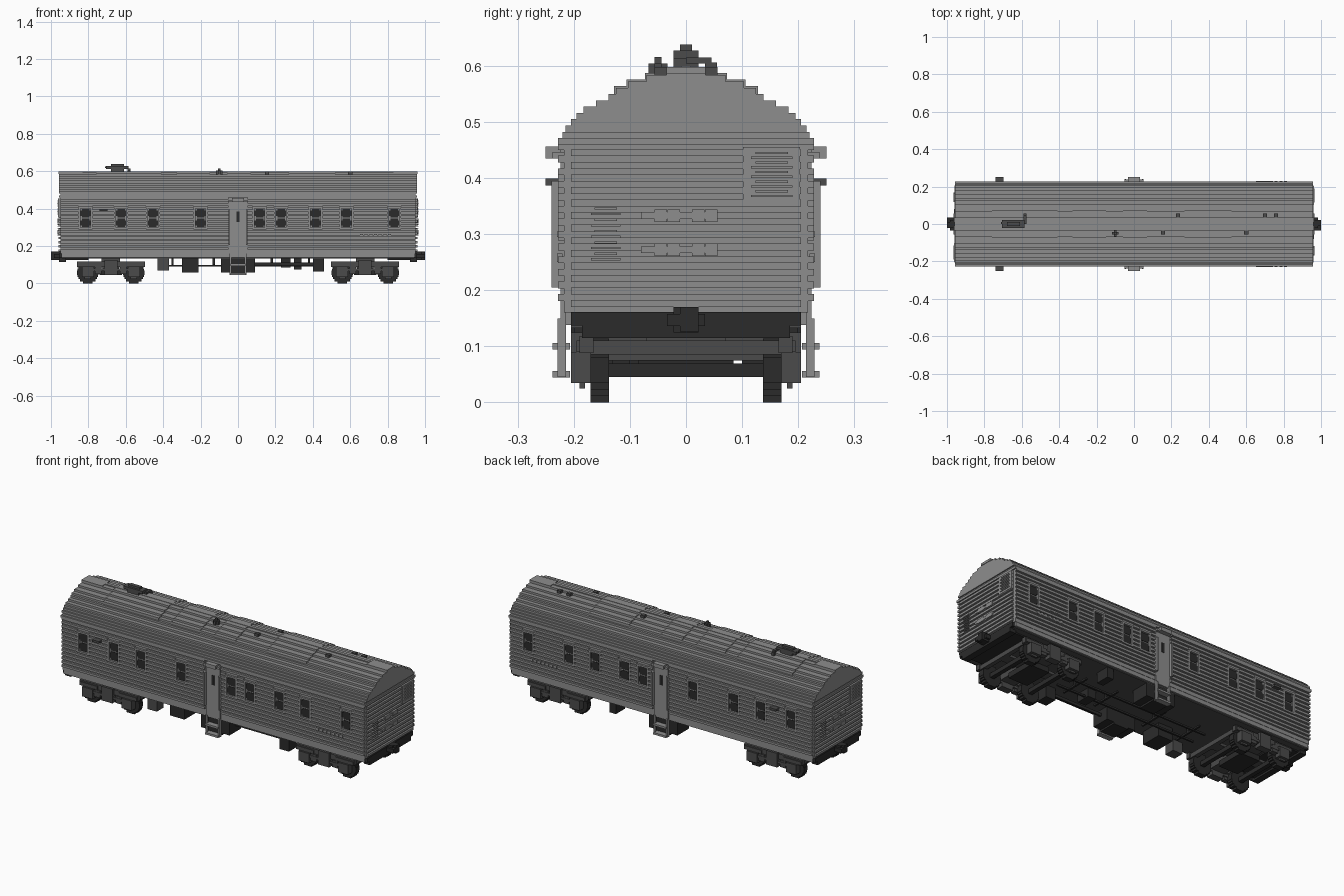
import bpy, bmesh, math

cube = bpy.data.objects.get("Cube")
if cube:
    bpy.data.objects.remove(cube, do_unlink=True)


def material(name, value):
    mat = bpy.data.materials.new(name)
    mat.use_nodes = True
    colour = (value, value, value, 1)
    mat.diffuse_color = colour
    mat.node_tree.nodes["Principled BSDF"].inputs["Base Color"].default_value = colour
    return mat


BODY = material("body grey", .27)
DARK = material("dark grey", .07)
BLACK = material("near black", .024)
BOTH = (-1, 1)


def build(name, mat, boxes):
    """One object from boxes given as (x range, y range, z range)."""
    bm = bmesh.new()
    for ranges in boxes:
        corners = bmesh.ops.create_cube(bm, size=1)["verts"]
        for v in corners:
            v.co = [(a + b) / 2 + c * abs(b - a) for c, (a, b) in zip(v.co, ranges)]
    mesh = bpy.data.meshes.new(name)
    bm.to_mesh(mesh)
    bm.free()
    mesh.materials.append(mat)
    obj = bpy.data.objects.new(name, mesh)
    bpy.context.collection.objects.link(obj)
    return obj


def span(centre, half):
    return (centre - half, centre + half)


def flip(pair, sign):
    return tuple(sorted(sign * p for p in pair))


def sides(boxes):
    """Repeat boxes on the front and back sides."""
    return [(x, flip(y, s), z) for x, y, z in boxes for s in BOTH]


def ends(boxes):
    """Repeat boxes at both ends, turned half a circle."""
    return [(flip(x, s), flip(y, s), z) for x, y, z in boxes for s in BOTH]


STEP = .0112                       # block size of the whole model
WINDOWS = [-.815, -.625, -.455, -.2, .115, .23, .415, .58, .835]

# Body shell, lower skirt and floor
build("body_shell", BODY, [
    (span(0, .95), span(0, .217), (.16, .47)),
    (span(0, .945), span(0, .215), (.138, .161)),
])
build("floor", DARK, [(span(0, .94), span(0, .205), (.133, .139))])

# Horizontal ribs on the sides, broken by windows and door
gaps = sorted([(w, .037) for w in WINDOWS] + [(0, .05)])
ribs = []
for i in range(13):
    z = (.181 + i * 2 * STEP, .181 + (i * 2 + 1.1) * STEP)
    at_window = z[1] > .288 and z[0] < .412
    cuts = gaps if at_window else [(0, .05)]
    start = -.95
    for centre, half in cuts + [(.95, 0)]:
        ribs += sides([((start, centre - half), (.21, .228), z)])
        start = centre + half
build("side_ribs", BODY, ribs)
build("end_ribs", BODY, ends([
    ((.94, .96), span(0, .205), (.17 + i * 2 * STEP, .17 + (i * 2 + 1.1) * STEP))
    for i in range(13)]))

# Stepped roof layers from the eaves to the ridge
half_widths = [.228, .22, .215, .205, .195, .183, .16, .138, .125, .103, .07, .035]
build("roof", BODY, [
    (span(0, .95 if i == 1 else .957), span(0, w), (.459 + i * STEP, .46 + (i + 1) * STEP))
    for i, w in enumerate(half_widths)])

# Raised hatch panels draped over the roof layers
hatches = []
for x in [(-.76, -.41), (-.33, -.15), (-.06, .07), (.27, .52)]:
    for i, w in list(enumerate(half_widths))[8:]:
        hatches.append((x, span(0, w + .003), (.5 + i * STEP - .04, .4635 + (i + 1) * STEP)))
build("roof_hatches", BODY, hatches)
build("roof_end_plates", BODY, ends([((.83, .96), span(0, .035), (.585, .598))]))
build("ridge_strip", BODY, [(span(0, .83), span(0, .009), (.59, .6))])

# Roof vents and aerial equipment
vents = [(.235, .045), (.7, .045), (.76, .045), (.155, -.045), (.6, -.045)]
build("roof_vents", DARK, [
    (span(x, .011), span(y, .011), (.57, .598)) for x, y in vents])
build("roof_mast", DARK, [
    (span(-.1, .006), span(-.05, .017), (.58, .604)),
    (span(-.1, .017), span(-.05, .006), (.58, .604)),
    (span(-.1, .006), span(-.05, .006), (.6, .616)),
])
build("roof_aerial", DARK, [
    (span(-.645, .035), span(0, .022), (.59, .612)),
    (span(-.645, .06), span(0, .022), (.612, .627)),
    (span(-.645, .035), span(0, .011), (.627, .638)),
    ((-.71, -.59), span(.005, .006), (.618, .626)),
    ((-.59, -.575), (0, .045), (.604, .615)),
    ((-.59, -.575), (.034, .055), (.58, .606)),
])

# Window frames, cross bars and dark panes
frames, panes = [], []
for w in WINDOWS:
    for s in BOTH:
        frames += sides([
            (span(w + s * .032, .005), (.21, .228), (.29, .41)),
            (span(w, .037), (.21, .228), span(.35 + s * .056, .005)),
        ])
        # each pane is a stepped eight-sided opening
        panes += sides([
            (span(w, .028), (.21, .2195), span(.35 + s * .026, .014)),
            (span(w, .02), (.21, .2195), span(.35 + s * .026, .023)),
        ])
build("window_frames", BODY, frames)
build("window_panes", BLACK, panes)

# Side doors with canopy, grab rails and folding steps
door = [
    (span(0, .045), (.21, .224), (.14, .45)),
    (span(0, .033), (.21, .25), (.435, .456)),
    (span(0, .05), (.21, .238), (.435, .446)),
]
for s in BOTH:
    door += [
        (span(s * .047, .005), (.21, .24), (.205, .395)),
        (span(s * .04, .005), (.214, .229), (.045, .15)),
    ]
for z in (.05, .1):
    door += [(span(0, .04), (.207, .238), span(z, .0056))]
build("side_doors", BODY, sides(door))
build("door_slits", BLACK, sides([(span(0, .009), (.22, .226), (.33, .385))]))
build("door_step_wells", BLACK, sides([
    (span(0, .09), (.1, .205), (.06, .138)),
    (span(0, .045), (.1, .205), (.05, .07)),
]))
build("side_lamps", DARK, sides([(span(-.72, .021), (.22, .25), (.387, .399))]))

# Small louvres on the sides
build("side_louvres", BODY, sides([
    (span(.66 + i * .025, .008), (.22, .23), (.25, .265)) for i in range(7)
] + [(span(.7, .035), (.22, .23), (.295, .305))]))

# End walls: square vent, narrow vent and two rows of hand holds
end_parts = [((.94, .962), (.102, .203), (.355, .455))]
for i in range(10):
    end_parts.append(((.95, .966), span(.153, .037 - .008 * (i % 2)), span(.368 + i * .0085, .002)))
    end_parts.append(((.95, .966), span(-.143, .026 - .006 * (i % 2)), span(.255 + i * STEP * .9, .002)))
for z in (.272, .333):
    end_parts += [((.94, .963), span(-.012, .068), span(z, .006))]
    end_parts += [((.94, .965), span(y, .011), span(z, .011)) for y in (-.045, -.022, .022, .045)]
build("end_wall_fittings", BODY, ends(end_parts))

# Buffer beams and couplers
build("buffer_beams", BLACK, ends([
    ((.86, .957), span(0, .205), (.137, .161)),
    ((.92, .957), span(0, .185), (.115, .14)),
    ((.8, .93), span(0, .17), (.126, .138)),
]))
build("couplers", BLACK, ends([
    ((.95, .985), span(0, .022), (.125, .17)),
    ((.95, .985), span(0, .034), (.136, .158)),
    ((.98, 1), (-.034, .011), (.136, .158)),
    ((.98, 1), (-.011, .022), (.126, .17)),
]))

# Bogies: stepped wheels, axles, side frames and springs
wheels, frames, axles = [], [], []
radius = .057
for bogie in (-.68, .68):
    for s in BOTH:
        axle = bogie + s * .123
        for i in range(10):
            h = (i + .5) / 5 - 1
            half = radius * math.sqrt(1 - h * h)
            z = (i * radius / 5, (i + 1) * radius / 5)
            wheels += sides([(span(axle, half), (.137, .17), z)])
        axles += [(span(axle, .012), span(0, .14), span(radius, .012))]
        frames += sides([
            (span(axle, .032), (.165, .205), (.035, .09)),
            (span(axle, .018), (.18, .19), (.025, .1)),
            (span(axle - s * .056, .018), (.17, .198), (.05, .09)),
            (span(axle, .055), (.17, .195), (.09, .11)),
        ])
    frames += sides([
        (span(bogie, .182), (.165, .19), (.088, .118)),
        (span(bogie, .035), (.165, .205), (.045, .125)),
        (span(bogie, .1), (.165, .2), (.066, .08)),
    ])
    frames += [
        (span(bogie, .16), span(0, .03), (.085, .1)),
        (span(bogie, .045), span(0, .17), (.075, .115)),
        (span(bogie, .05), span(0, .07), (.1, .138)),
        (span(bogie - .165, .012), span(0, .17), (.085, .11)),
        (span(bogie + .165, .012), span(0, .17), (.085, .11)),
    ]
    axles += [(span(bogie, .06), span(0, .085), (.046, .076))]
build("bogie_wheels", BLACK, wheels)
build("bogie_frames", DARK, frames)
build("bogie_axles", BLACK, axles)

# Underfloor equipment boxes and brake rods
build("underfloor_boxes", BLACK, [
    ((-.3, -.21), (-.18, -.06), (.06, .138)),
    ((.3, .34), (.12, .2), (.075, .138)),
    ((.4, .46), (-.2, -.13), (.065, .138)),
    ((.23, .28), (-.1, -.02), (.085, .138)),
])
build("battery_box", DARK, [((-.43, -.37), (-.2, -.14), (.07, .138))])
rods = [((-.42, .46), span(y, .005), span(.095, .005)) for y in (-.045, .045)]
rods += [((.09, .4), span(-.15, .005), span(.105, .008))]
for x in (-.35, -.13, .18, .38):
    rods += [(span(x, .005), span(0, .09), span(.1, .005)),
             (span(x, .006), span(0, .006), (.095, .138))]
build("brake_rods", BLACK, rods)
